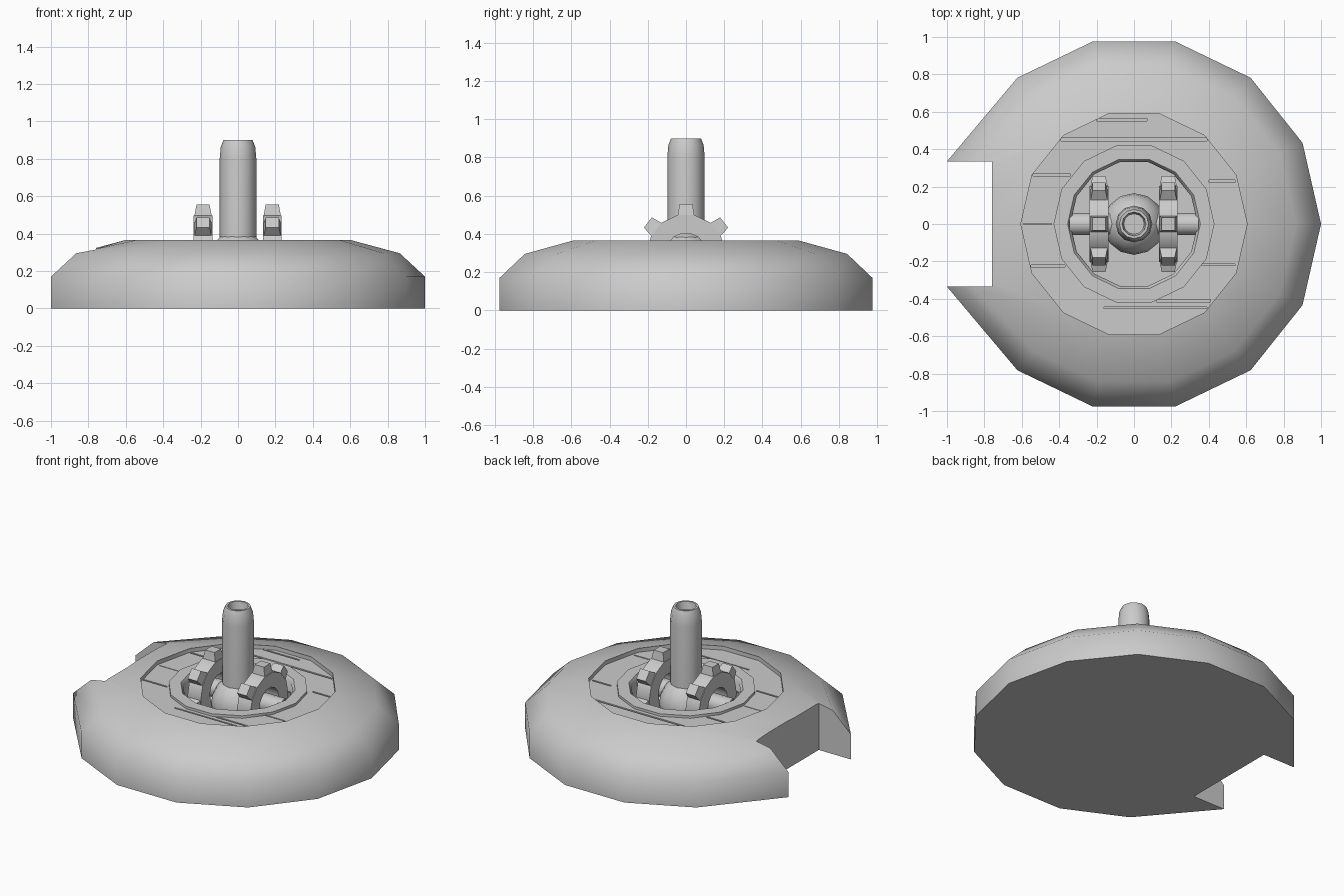
import bpy, bmesh, math
from mathutils import Matrix, Vector

if "Cube" in bpy.data.objects:
    bpy.data.objects.remove(bpy.data.objects["Cube"])


def add_object(name, bm, smooth=None):
    bmesh.ops.recalc_face_normals(bm, faces=bm.faces)
    me = bpy.data.meshes.new(name)
    bm.to_mesh(me)
    bm.free()
    ob = bpy.data.objects.new(name, me)
    bpy.context.collection.objects.link(ob)
    if smooth:
        shade(ob, smooth)
    return ob


def activate(ob):
    bpy.ops.object.select_all(action='DESELECT')
    ob.select_set(True)
    bpy.context.view_layer.objects.active = ob


def shade(ob, degrees):
    activate(ob)
    bpy.ops.object.shade_smooth_by_angle(angle=math.radians(degrees))


def lathe(profile, sides, phase=0.0, closed=False):
    """Revolve (radius, z) points about z; caps the ends unless closed."""
    bm = bmesh.new()
    rings = []
    for r, z in profile:
        rings.append([bm.verts.new((r * math.cos(phase + 2 * math.pi * k / sides),
                                    r * math.sin(phase + 2 * math.pi * k / sides), z))
                      for k in range(sides)])
    pairs = list(zip(rings, rings[1:]))
    if closed:
        pairs.append((rings[-1], rings[0]))
    else:
        bm.faces.new(rings[0])
        bm.faces.new(rings[-1])
    for a, b in pairs:
        for k in range(sides):
            j = (k + 1) % sides
            bm.faces.new((a[k], a[j], b[j], b[k]))
    return bm, rings


def add_box(bm, x0, x1, y0, y1, z0, z1):
    m = Matrix.Translation(((x0 + x1) / 2, (y0 + y1) / 2, (z0 + z1) / 2)) \
        @ Matrix.Diagonal((x1 - x0, y1 - y0, z1 - z0, 1))
    bmesh.ops.create_cube(bm, size=1, matrix=m)


# Domed base with recessed deck, collar and central well
bm, rings = lathe([(1, 0), (1, .17), (.865, .295), (.605, .365), (.605, .338),
                   (.43, .338), (.43, .355), (.355, .355), (.34, .335),
                   (.34, .08)], 14)
for ring, x in zip(rings[:3], (-1, -1, -.865)):
    ring[6].co.x, ring[6].co.y = x, .335
    ring[7].co.x = x
    ring[8].co.x, ring[8].co.y = x, -.335
base = add_object("base", bm)

# Cutter: rear notch and seams between deck planks
bm = bmesh.new()
add_box(bm, -1.2, -.76, -.334, .334, -.1, .6)
seams = [(-.20, .07, .558, .012), (-.39, .39, .452, .014), (-.54, -.34, .262, .012),
         (.40, .54, .228, .012), (-.55, -.37, -.225, .012), (.36, .54, -.218, .008),
         (.12, .41, -.41, .012), (-.16, .39, -.448, .010), (-.59, -.44, 0, .005)]
for x0, x1, y, w in seams:
    add_box(bm, x0, x1, y - w / 2, y + w / 2, .322, .345)
cutter = add_object("notch_cutter", bm)
cutter.hide_render = True
mod = base.modifiers.new("cut", 'BOOLEAN')
mod.operation = 'DIFFERENCE'
mod.solver = 'EXACT'
mod.object = cutter
activate(base)
bpy.ops.object.modifier_apply(modifier=mod.name)
bpy.data.objects.remove(cutter)
shade(base, 50)

# Lever shaft with hollow tip
bm, _ = lathe([(.098, .25), (.098, .80), (.092, .865), (.078, .90), (.064, .90),
               (.055, .85)], 12)
add_object("lever_shaft", bm, 40)

# Ball joint at the foot of the lever
bm = bmesh.new()
bmesh.ops.create_uvsphere(bm, u_segments=14, v_segments=10, radius=.165,
                          matrix=Matrix.Translation((0, 0, .25)))
add_object("ball_joint", bm, 60)

# Axle
to_x = Matrix.Translation((0, 0, .30)) @ Matrix.Rotation(math.pi / 2, 4, 'Y')
bm, _ = lathe([(.06, -.345), (.06, .345)], 12)
bm.transform(to_x)
add_object("axle", bm, 40)


# Toothed wheels either side of the lever
def gear(name, x):
    bm, _ = lathe([(.203, -.05), (.203, .05), (.105, .05), (.105, -.05)], 14,
                  math.pi / 14, closed=True)
    bm.transform(Matrix.Rotation(-math.pi / 2, 4, 'Y'))
    for k in range(7):
        rot = Matrix.Rotation(2 * math.pi * k / 7, 4, 'X')
        low = [bm.verts.new(rot @ Vector((sx * .048, sy * .045, .185)))
               for sx, sy in ((-1, -1), (1, -1), (1, 1), (-1, 1))]
        top = [bm.verts.new(rot @ Vector((sx * .035, sy * .034, .255)))
               for sx, sy in ((-1, -1), (1, -1), (1, 1), (-1, 1))]
        bm.faces.new(low)
        bm.faces.new(top)
        for i in range(4):
            j = (i + 1) % 4
            bm.faces.new((low[i], low[j], top[j], top[i]))
    bm.transform(Matrix.Translation((x, 0, .30)))
    return add_object(name, bm, 30)


gear("gear_left", -.187)
gear("gear_right", .183)
